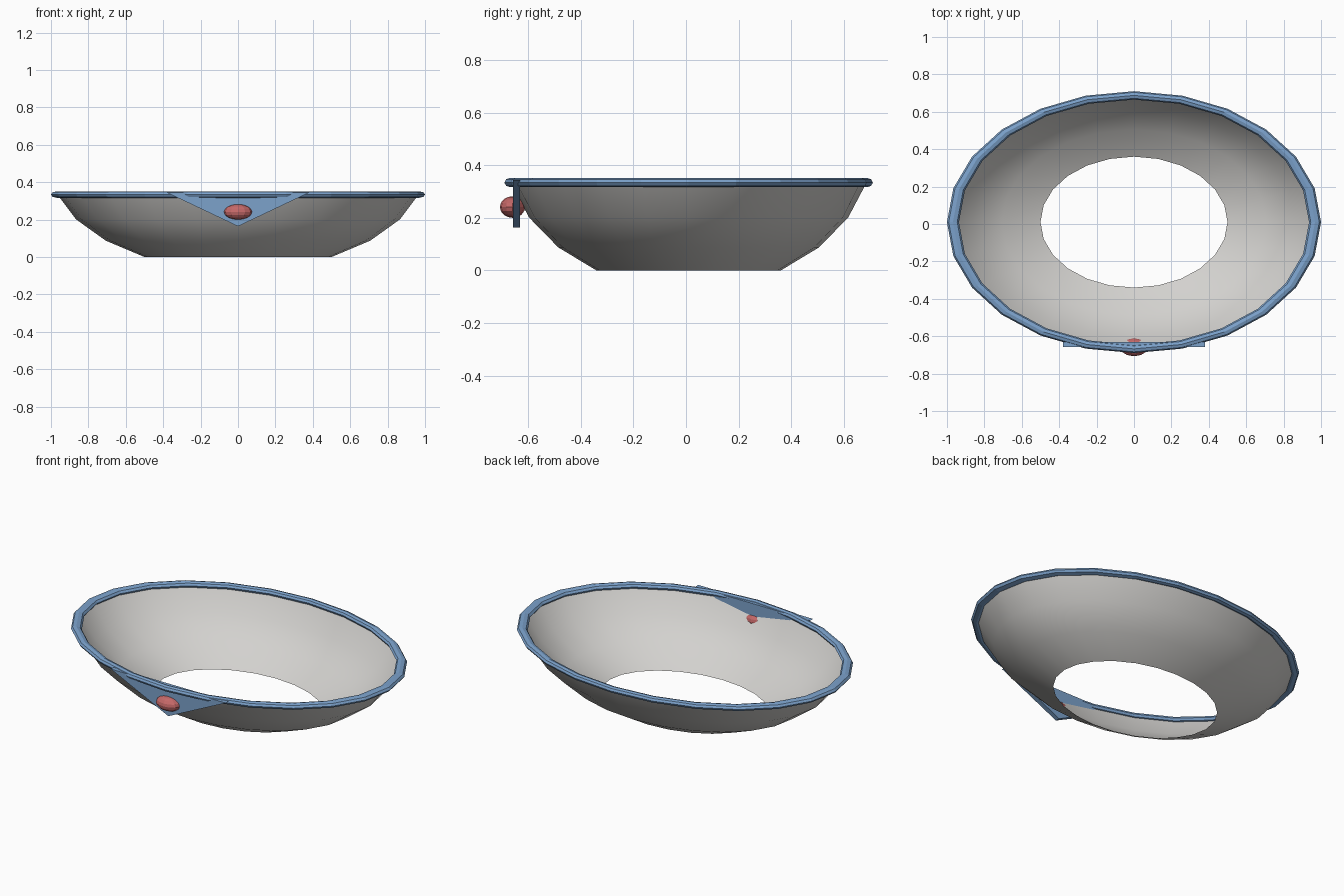
import bpy, bmesh
from math import sin, cos, radians, pi

cube = bpy.data.objects.get("Cube")
if cube:
    bpy.data.objects.remove(cube)

SIDES = 24
CENTRE_Y = 0.01
DEPTH, HEIGHT = 0.7, 0.55      # squash of the round forms in y and z
BASE_ANGLE, RIM_ANGLE = 30, 75


def material(name, rgb):
    m = bpy.data.materials.new(name)
    m.use_nodes = True
    m.diffuse_color = (*rgb, 1)
    m.node_tree.nodes["Principled BSDF"].inputs["Base Color"].default_value = (*rgb, 1)
    return m


def finish(name, bm, mat):
    bmesh.ops.recalc_face_normals(bm, faces=bm.faces)
    mesh = bpy.data.meshes.new(name)
    bm.to_mesh(mesh)
    bm.free()
    mesh.materials.append(mat)
    obj = bpy.data.objects.new(name, mesh)
    bpy.context.collection.objects.link(obj)
    return obj


def lathe(name, profile, mat, closed=False):
    """Turn a (radius, height) profile into an oval ring of faces."""
    bm = bmesh.new()
    rings = []
    for r, z in profile:
        rings.append([bm.verts.new((r * cos(a), CENTRE_Y + DEPTH * r * sin(a), z))
                      for a in (2 * pi * i / SIDES for i in range(SIDES))])
    pairs = list(zip(rings, rings[1:]))
    if closed:
        pairs.append((rings[-1], rings[0]))
    for low, high in pairs:
        for i in range(SIDES):
            j = (i + 1) % SIDES
            bm.faces.new((low[i], low[j], high[j], high[i]))
    return finish(name, bm, mat)


grey = material("pale grey", (0.65, 0.64, 0.62))
blue = material("soft blue", (0.20, 0.36, 0.60))
red = material("soft red", (0.56, 0.14, 0.14))


# Bowl: open slice of a squashed sphere
def bowl_height(angle):
    return HEIGHT * (cos(radians(BASE_ANGLE)) - cos(radians(angle)))


bowl = lathe("bowl", [(sin(radians(a)), bowl_height(a))
                      for a in range(BASE_ANGLE, RIM_ANGLE + 1, 15)], grey)
for p in bowl.data.polygons:
    p.use_smooth = True

# Rim: faceted oval ring around the bowl's edge
rim_z = bowl_height(RIM_ANGLE)
tube = 0.032
lathe("rim", [(1 - tube + tube * cos(a), rim_z + HEIGHT * tube * sin(a))
              for a in (2 * pi * i / 8 for i in range(8))], blue, closed=True)

# Front plate: downward pointing triangle
bm = bmesh.new()
front = bm.faces.new([bm.verts.new((x, -0.658, z))
                      for x, z in ((-0.38, 0.344), (0, 0.164), (0.38, 0.344))])
back = bmesh.ops.extrude_face_region(bm, geom=[front])
bmesh.ops.translate(bm, vec=(0, 0.027, 0),
                    verts=[g for g in back["geom"] if isinstance(g, bmesh.types.BMVert)])
finish("front_plate", bm, blue)

# Gem: faceted oval bead on the plate
bm = bmesh.new()
bmesh.ops.create_uvsphere(bm, u_segments=12, v_segments=8, radius=1)
bmesh.ops.scale(bm, vec=(0.075, 0.048, 0.041), verts=bm.verts)
bmesh.ops.translate(bm, vec=(0, -0.659, 0.241), verts=bm.verts)
finish("gem", bm, red)
